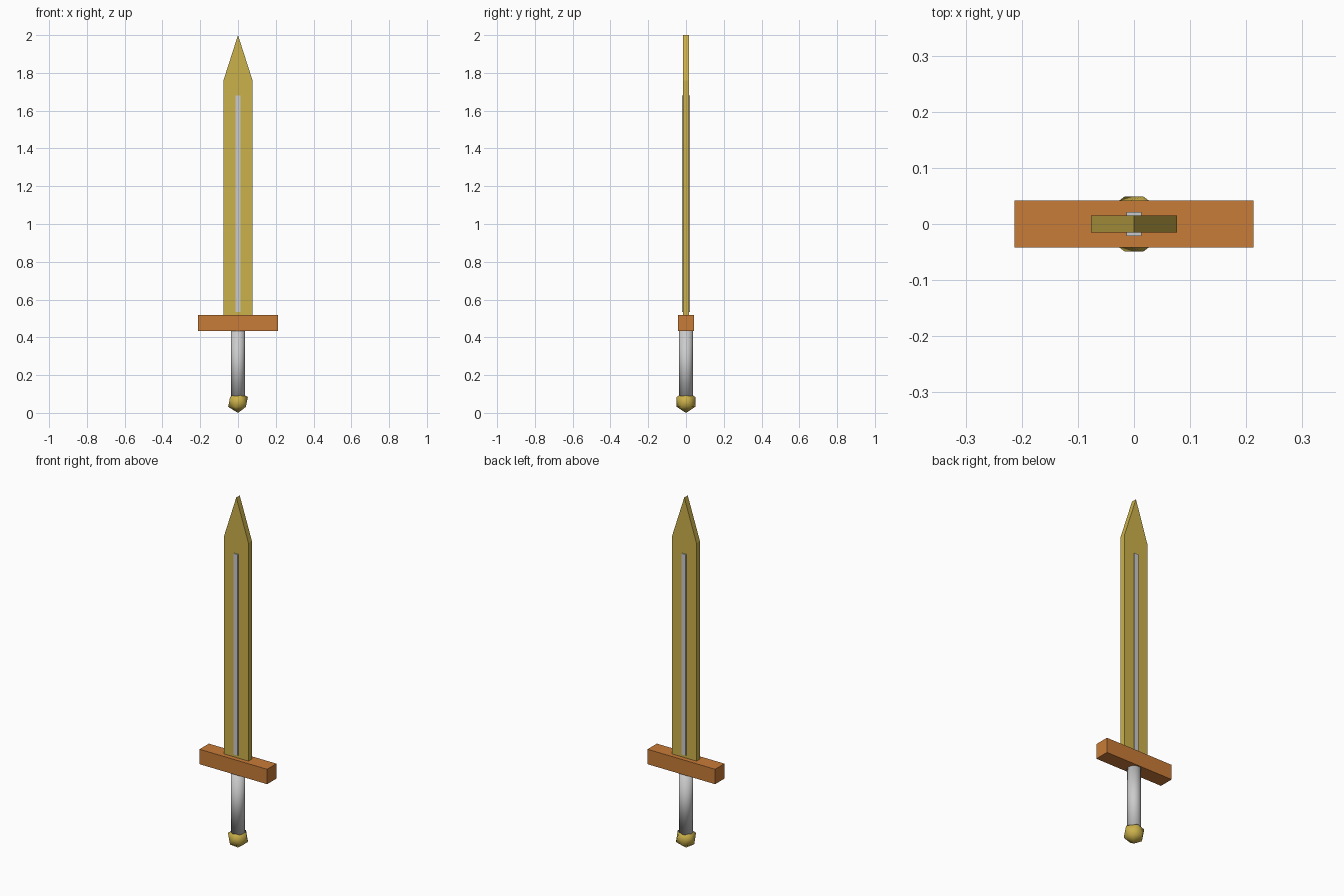
import bpy
import bmesh

if "Cube" in bpy.data.objects:
    bpy.data.objects.remove(bpy.data.objects["Cube"])


def material(name, rgb):
    mat = bpy.data.materials.new(name)
    mat.diffuse_color = (*rgb, 1.0)
    mat.use_nodes = True
    mat.node_tree.nodes["Principled BSDF"].inputs["Base Color"].default_value = mat.diffuse_color
    return mat


def box(name, width, depth, z0, z1, mat=None):
    bpy.ops.mesh.primitive_cube_add(size=1, location=(0, 0, (z0 + z1) / 2))
    ob = bpy.context.object
    ob.name = name
    ob.scale = (width, depth, z1 - z0)
    bpy.ops.object.transform_apply(location=False, rotation=False, scale=True)
    if mat:
        ob.data.materials.append(mat)
    return ob


def extruded_profile(name, points, depth, mat):
    bm = bmesh.new()
    face = bm.faces.new([bm.verts.new((x, -depth / 2, z)) for x, z in points])
    new = bmesh.ops.extrude_face_region(bm, geom=[face])["geom"]
    verts = [v for v in new if isinstance(v, bmesh.types.BMVert)]
    bmesh.ops.translate(bm, vec=(0, depth, 0), verts=verts)
    bmesh.ops.recalc_face_normals(bm, faces=bm.faces)
    mesh = bpy.data.meshes.new(name)
    bm.to_mesh(mesh)
    bm.free()
    mesh.materials.append(mat)
    ob = bpy.data.objects.new(name, mesh)
    bpy.context.collection.objects.link(ob)
    return ob


gold = material("gold", (0.60, 0.44, 0.07))
wood = material("wood", (0.58, 0.20, 0.04))

# Flat pointed blade with a raised central rib showing on both sides
extruded_profile("blade", [(-0.077, 0.50), (0.077, 0.50), (0.077, 1.76),
                           (0, 2.0), (-0.077, 1.76)], 0.031, gold)
box("blade_rib", 0.026, 0.042, 0.535, 1.68)

# Crossguard
box("crossguard", 0.426, 0.084, 0.434, 0.519, wood)

# Round grip, smooth all over
bpy.ops.mesh.primitive_cylinder_add(vertices=32, radius=0.036, depth=0.36,
                                    location=(0, 0, 0.26))
bpy.context.object.name = "grip"
bpy.ops.object.shade_smooth()

# Twenty-sided pommel
bpy.ops.mesh.primitive_ico_sphere_add(subdivisions=1, radius=0.058,
                                      location=(0, 0, 0.058))
pommel = bpy.context.object
pommel.name = "pommel"
pommel.data.materials.append(gold)
bpy.ops.object.shade_smooth()
